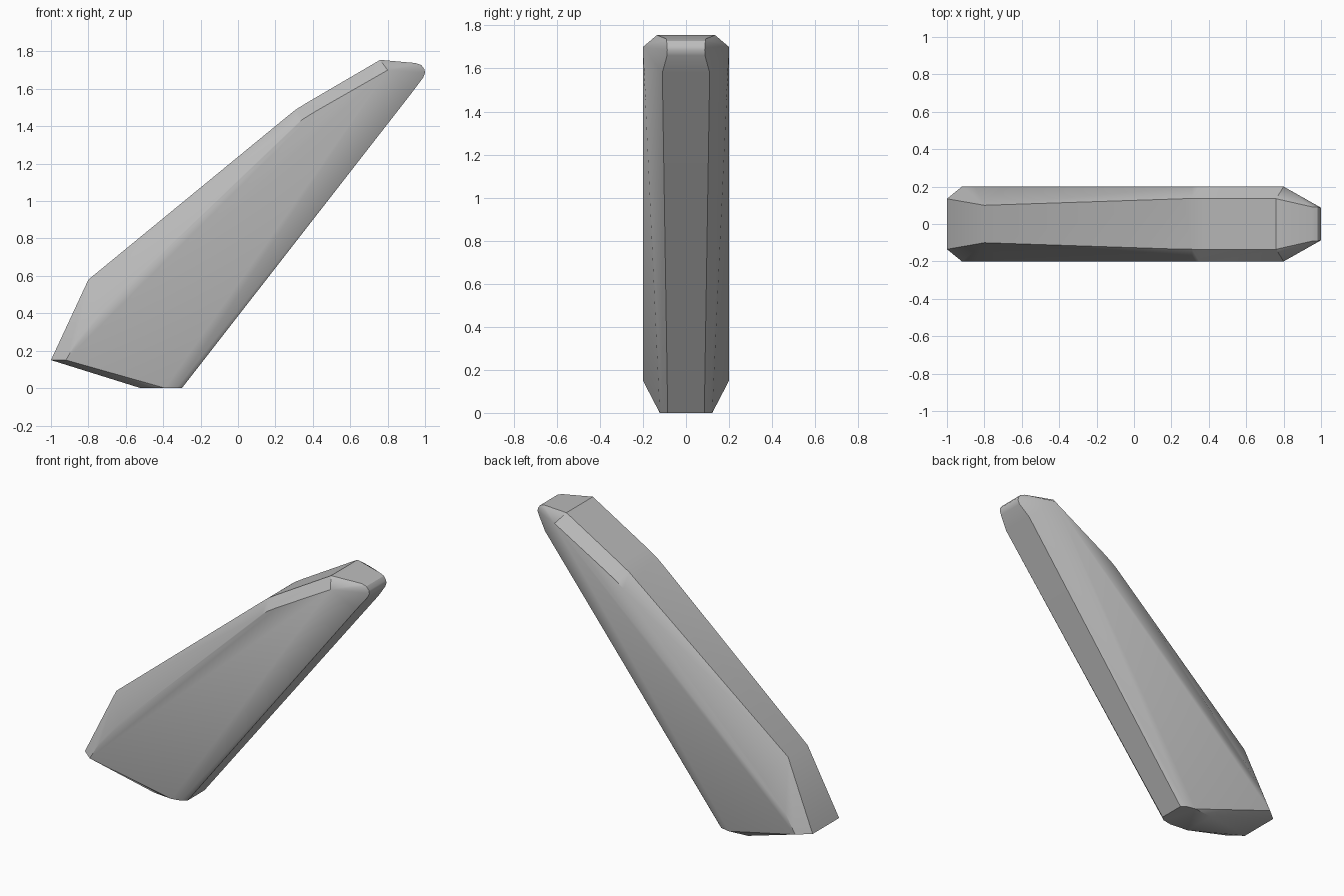
import bpy, bmesh, math

cube = bpy.data.objects.get("Cube")
if cube:
    bpy.data.objects.remove(cube, do_unlink=True)

mat = bpy.data.materials.new("mid grey")
mat.use_nodes = True
grey = (0.5, 0.5, 0.5, 1)
mat.diffuse_color = grey
mat.node_tree.nodes["Principled BSDF"].inputs["Base Color"].default_value = grey

# Outline points as (x, half width, z), mirrored across y
heel = [(-1, .135, .15), (-.8, .1, .58), (-.79, .07, .588)]
back_rim = [(.26, .135, 1.45), (.31, .135, 1.49), (.37, .135, 1.527), (.76, .135, 1.755)]
tip = [(.95, .092, 1.738), (.98, .09, 1.727), (.997, .088, 1.705),
       (1, .087, 1.685), (.99, .088, 1.66), (.93, .11, 1.58)]
foot = [(-.3, .085, 0), (-.33, .11, 0), (-.39, .122, 0), (-.52, .11, 0)]
flank = [(-.92, .2, .15), (-.85, .2, .27), (-.7, .2, .44),
         (.31, .2, 1.41), (.35, .2, 1.44), (.42, .2, 1.483), (.8, .2, 1.7)]

# Wrap the outlines in one faceted shell
bm = bmesh.new()
for x, w, z in heel + back_rim + tip + foot + flank:
    for side in (-1, 1):
        bm.verts.new((x, side * w, z))
hull = bmesh.ops.convex_hull(bm, input=bm.verts)
loose = {v for v in hull["geom_interior"] + hull["geom_unused"]
         if isinstance(v, bmesh.types.BMVert)}
bmesh.ops.delete(bm, geom=list(loose), context="VERTS")
bmesh.ops.dissolve_limit(bm, angle_limit=math.radians(1),
                         verts=bm.verts, edges=bm.edges)
bmesh.ops.recalc_face_normals(bm, faces=bm.faces)

mesh = bpy.data.meshes.new("tapered_wedge")
bm.to_mesh(mesh)
bm.free()
mesh.materials.append(mat)
wedge = bpy.data.objects.new("tapered_wedge", mesh)
bpy.context.collection.objects.link(wedge)

# Soft shading with crisp corners
bpy.ops.object.select_all(action="DESELECT")
wedge.select_set(True)
bpy.context.view_layer.objects.active = wedge
bpy.ops.object.shade_smooth_by_angle(angle=math.radians(32))
